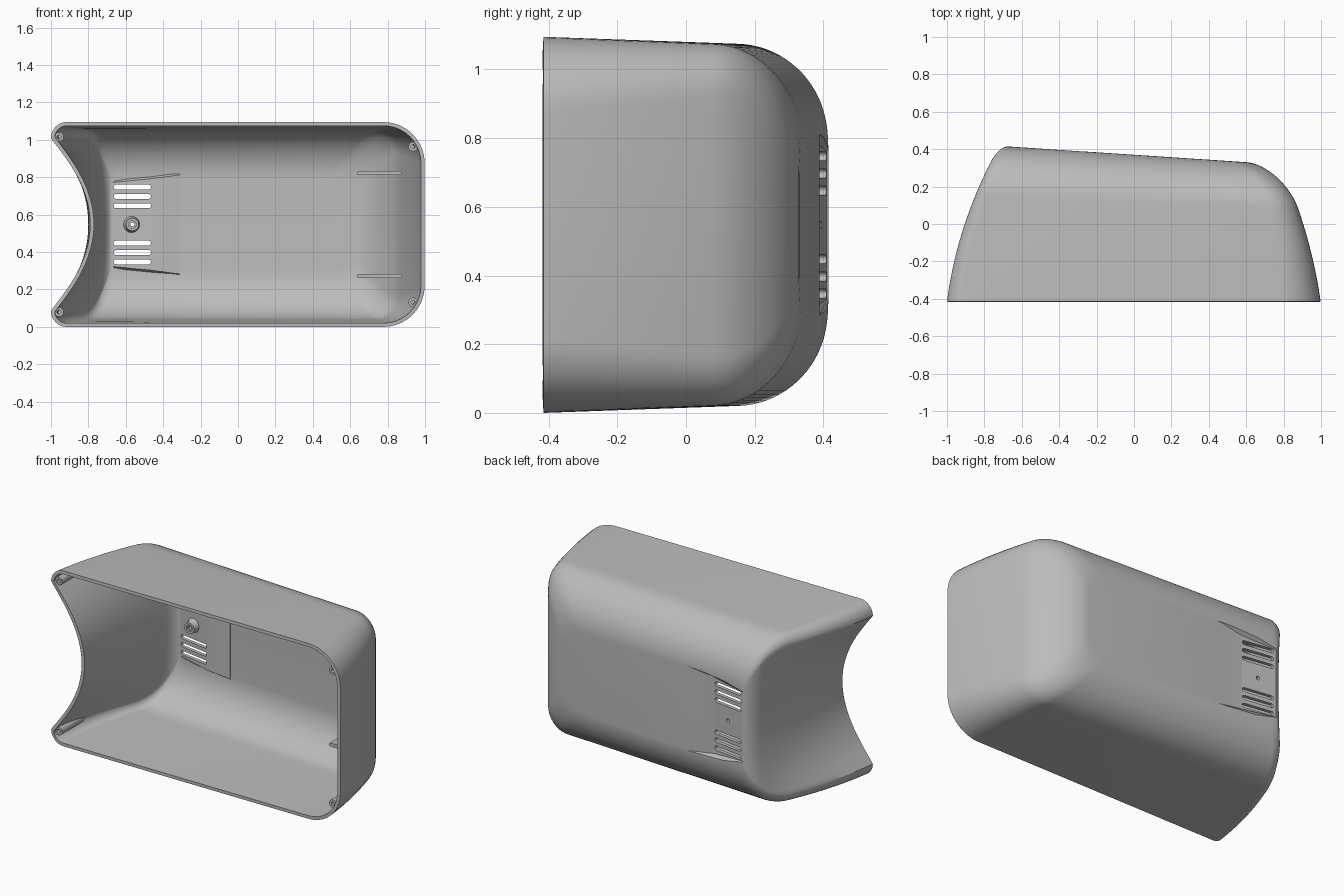
import bpy, bmesh
from math import sin, cos, pi, sqrt

cube = bpy.data.objects.get("Cube")
if cube:
    bpy.data.objects.remove(cube, do_unlink=True)

MID = 0.5475     # height of the symmetry plane
RIM = -0.415     # y of the open front

grey = bpy.data.materials.new("grey plastic")
grey.use_nodes = True
COLOUR = (0.5, 0.5, 0.5, 1)
grey.diffuse_color = COLOUR
grey.node_tree.nodes["Principled BSDF"].inputs["Base Color"].default_value = COLOUR


def make_object(name, bm):
    bmesh.ops.recalc_face_normals(bm, faces=bm.faces)
    mesh = bpy.data.meshes.new(name)
    bm.to_mesh(mesh)
    bm.free()
    mesh.materials.append(grey)
    obj = bpy.data.objects.new(name, mesh)
    bpy.context.collection.objects.link(obj)
    return obj


def apply_all(obj):
    bpy.ops.object.select_all(action='DESELECT')
    obj.select_set(True)
    bpy.context.view_layer.objects.active = obj
    for mod in list(obj.modifiers):
        bpy.ops.object.modifier_apply(modifier=mod.name)


def boolean(obj, tool, operation, keep=False):
    mod = obj.modifiers.new("cut", 'BOOLEAN')
    mod.operation, mod.solver, mod.object = operation, 'EXACT', tool
    apply_all(obj)
    if not keep:
        bpy.data.objects.remove(tool, do_unlink=True)


def loft(name, rings):
    """Closed solid through matching rings of points."""
    bm = bmesh.new()
    loops = [[bm.verts.new(p) for p in ring] for ring in rings]
    n = len(loops[0])
    for a, b in zip(loops, loops[1:]):
        for i in range(n):
            j = (i + 1) % n
            bm.faces.new((a[i], a[j], b[j], b[i]))
    bm.faces.new(loops[0])
    bm.faces.new(loops[-1])
    return make_object(name, bm)


def prism_y(name, outline, y0, y1):
    return loft(name, [[(x, y, z) for x, z in outline] for y in (y0, y1)])


def circle(cx, cz, r, n=24):
    return [(cx + r * cos(2 * pi * i / n), cz + r * sin(2 * pi * i / n)) for i in range(n)]


def slot(x0, x1, z, r):
    arc = [pi * i / 8 - pi / 2 for i in range(9)]
    right = [(x1 - r + r * cos(a), z + r * sin(a)) for a in arc]
    return right + [(x0 + r - r * cos(a), z - r * sin(a)) for a in arc]


def back_y(x):
    return 0.415 - 0.066 * (x + 0.68)


def fillet(h, start, r):
    u = max(0, (h - start) / (1 - start))
    return r * (1 - sqrt(max(0, 1 - u * u)))


def body_ring(h, inset):
    """Outline at depth fraction h: rounded box with a scooped side."""
    left = -1 + 0.11 * h + 0.17 * h * h + fillet(h, 0.9, 0.045) + inset
    right = 0.998 - 0.1 * h - 0.11 * h * h - fillet(h, 0.68, 0.185) - inset
    half = 0.5475 - 0.03 * h - fillet(h, 0.68, 0.27) - inset
    r_left, r_right = 0.085 - 0.035 * h, 0.22 - 0.1 * h
    bow = 0.21 * (1 - h) + 0.02 * h * (1 - h)
    pts = []

    def corner(sx, sz, r, start):
        cx = right - r if sx > 0 else left + r
        for i in range(11):
            a = start + pi / 2 * i / 10
            pts.append((cx + r * cos(a), sz * (half - r) + r * sin(a)))

    corner(1, 1, r_right, 0)
    corner(-1, 1, r_left, pi / 2)
    reach = half - r_left
    for i in range(1, 40):
        u = 1 - 2 * i / 40
        pts.append((left + bow * (1 - u * u) ** 1.1, u * reach))
    corner(-1, -1, r_left, pi)
    corner(1, -1, r_right, 1.5 * pi)
    return [(x, RIM + h * (back_y(x) - inset - RIM), MID + z) for x, z in pts]


def body(name, inset=0.0):
    levels = [0.68 * i / 14 for i in range(14)]
    levels += [0.68 + 0.32 * sin(pi / 2 * i / 20) for i in range(21)]
    return loft(name, [body_ring(h, inset) for h in levels])


# Outer skin, opened at the front and thickened inwards
shell = body("shell")
bm = bmesh.new()
bm.from_mesh(shell.data)
front = [f for f in bm.faces if all(v.co.y < RIM + 0.001 for v in f.verts)]
bmesh.ops.delete(bm, geom=front, context='FACES_ONLY')
bm.to_mesh(shell.data)
bm.free()
solid = shell.modifiers.new("wall", 'SOLIDIFY')
solid.thickness, solid.offset, solid.use_even_offset = 0.02, -1, True
apply_all(shell)


# Vent pocket: a tilted floor with a long flared ramp
def wedge(name, floor, top, z_floor, z_top, flare):
    rings = []
    for s in (-1, 1):
        low = [(x, y, MID + s * (z_floor + flare * i)) for i, (x, y) in enumerate(floor)]
        high = [(x, top(x), MID + s * (z_top + flare * i)) for i, (x, y) in enumerate(floor)]
        rings.append(low + high[::-1])
    return loft(name, rings)


pad = wedge("vent_pad", [(-0.665, 0.388), (-0.46, 0.354), (-0.31, 0.366)],
            lambda x: back_y(x) - 0.01, 0.225, 0.24, 0.02)
boolean(shell, pad, 'UNION')
pocket = wedge("pocket_cutter", [(-0.68, 0.411), (-0.46, 0.377), (-0.27, 0.389)],
               lambda x: 0.45, 0.215, 0.26, 0.025)
boolean(shell, pocket, 'DIFFERENCE')

# Screw boss behind the vent
boss = loft("vent_boss", [[(x, y, z) for x, z in circle(-0.565, MID, r)]
                          for r, y in ((0.034, 0.325), (0.037, 0.36), (0.05, 0.385))])
boolean(shell, boss, 'UNION')
boolean(shell, prism_y("hole_cutter", circle(-0.565, MID, 0.011), 0.2, 0.6), 'DIFFERENCE')
boolean(shell, prism_y("sink_cutter", circle(-0.565, MID, 0.02), 0.2, 0.335), 'DIFFERENCE')

# Vent slots, three above and three below the boss
for s in (-1, 1):
    for offset in (0.1, 0.15, 0.2):
        cutter = prism_y("slot_cutter", slot(-0.665, -0.465, MID + s * offset, 0.013), 0.25, 0.6)
        boolean(shell, cutter, 'DIFFERENCE')

# Corner screw posts and inner rails, trimmed to the inside of the wall
core = body("trim_core", 0.008)
parts = [shell]
for level, s in (("lower", -1), ("upper", 1)):
    for side, x, offset in (("right", -0.957, 0.468), ("left", 0.936, 0.416)):
        z = MID + s * offset
        post = prism_y(f"{level}_{side}_screw_post", circle(x, z, 0.025), RIM + 0.012, 0.0)
        boolean(post, core, 'INTERSECT', keep=True)
        boolean(post, prism_y("hole_cutter", circle(x, z, 0.011), -0.6, -0.3), 'DIFFERENCE')
        parts.append(post)
    z = MID + s * 0.275
    rail = prism_y(f"{level}_rail", slot(0.635, 0.875, z, 0.011), -0.01, 0.5)
    boolean(rail, core, 'INTERSECT', keep=True)
    parts.append(rail)
bpy.data.objects.remove(core, do_unlink=True)

# Smooth shading with crisp edges
bpy.ops.object.select_all(action='DESELECT')
for part in parts:
    part.select_set(True)
bpy.context.view_layer.objects.active = shell
bpy.ops.object.shade_smooth_by_angle(angle=pi / 6)
